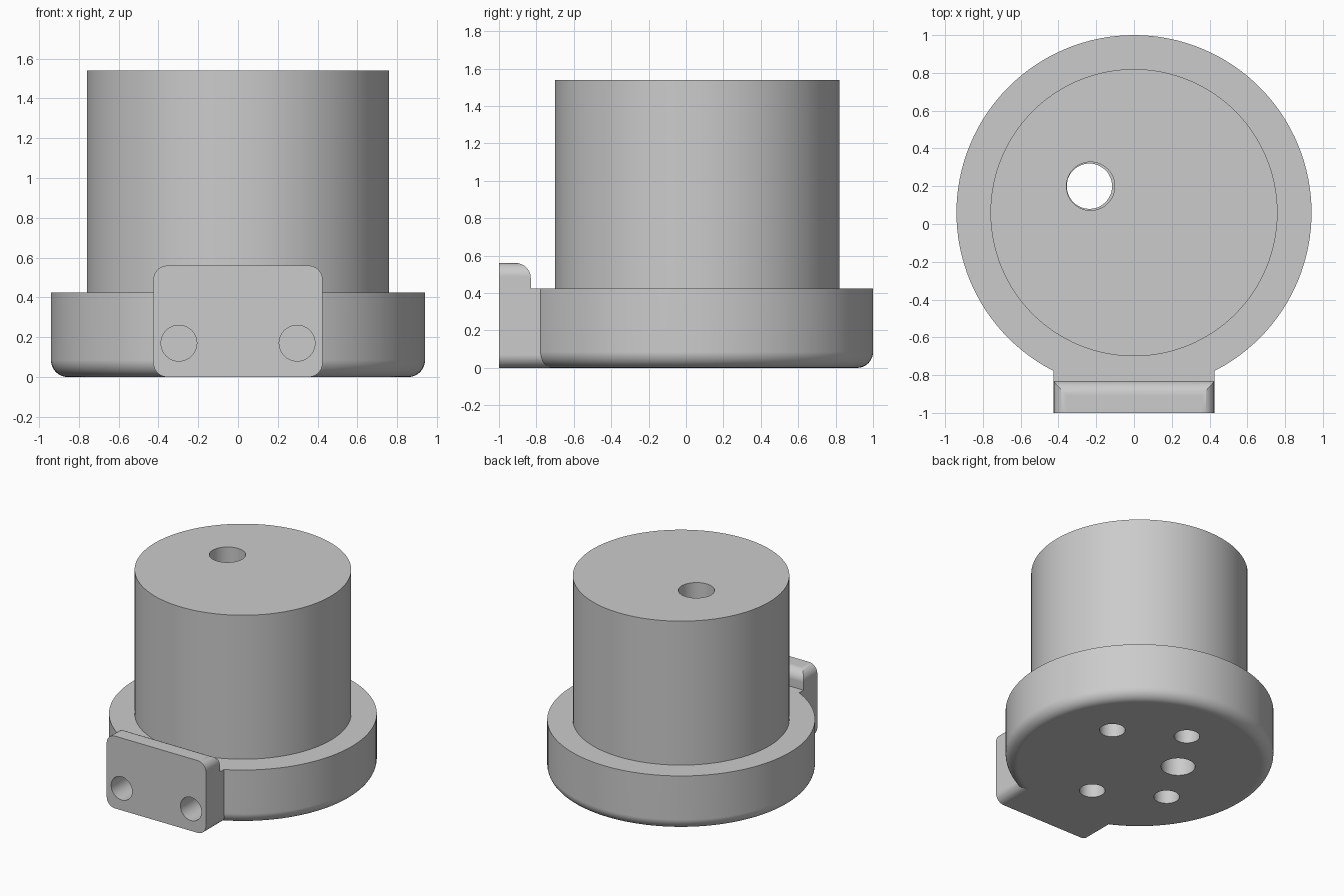
import bpy, bmesh
from math import sin, cos, pi, radians
from mathutils import Vector, Matrix

cube = bpy.data.objects.get("Cube")
if cube:
    bpy.data.objects.remove(cube, do_unlink=True)

grey = bpy.data.materials.new("plain grey")
grey.use_nodes = True
colour = (0.6, 0.6, 0.6, 1)
grey.diffuse_color = colour
grey.node_tree.nodes["Principled BSDF"].inputs["Base Color"].default_value = colour

AXIS_Y = 0.06       # centre of the round housing
FLANGE_R, FLANGE_H = 0.94, 0.425
BODY_R, BODY_H = 0.76, 1.54
TAB_W, TAB_H = 0.425, 0.56


def make_object(name, bm):
    bmesh.ops.recalc_face_normals(bm, faces=bm.faces)
    mesh = bpy.data.meshes.new(name)
    bm.to_mesh(mesh)
    bm.free()
    mesh.materials.append(grey)
    obj = bpy.data.objects.new(name, mesh)
    bpy.context.collection.objects.link(obj)
    return obj


def arc(cx, cy, r, start, end, steps=12):
    angles = [radians(start + (end - start) * i / steps) for i in range(steps + 1)]
    return [(cx + r * cos(a), cy + r * sin(a)) for a in angles]


def prism(name, points, move):
    """Extrude a closed outline of 3D points by the vector move."""
    bm = bmesh.new()
    face = bm.faces.new([bm.verts.new(p) for p in points])
    out = bmesh.ops.extrude_face_region(bm, geom=[face])
    moved = [v for v in out["geom"] if isinstance(v, bmesh.types.BMVert)]
    bmesh.ops.translate(bm, verts=moved, vec=move)
    return make_object(name, bm)


def rod(name, start, end, r):
    """Round cutter between two points."""
    start, end = Vector(start), Vector(end)
    bm = bmesh.new()
    turn = (end - start).to_track_quat('Z', 'Y').to_matrix().to_4x4()
    bmesh.ops.create_cone(bm, cap_ends=True, segments=48, radius1=r, radius2=r,
                          depth=(end - start).length,
                          matrix=Matrix.Translation((start + end) / 2) @ turn)
    return make_object(name, bm)


def combine(target, tool, operation):
    """Apply a boolean and remove the tool."""
    mod = target.modifiers.new(operation, 'BOOLEAN')
    mod.operation, mod.object, mod.solver = operation, tool, 'EXACT'
    bpy.context.view_layer.objects.active = target
    bpy.ops.object.modifier_apply(modifier=mod.name)
    bpy.data.objects.remove(tool, do_unlink=True)


# Round body on a flange with a rounded lower edge
fillet = 0.085
profile = [(0, 0)] + arc(FLANGE_R - fillet, fillet, fillet, -90, 0)
profile += [(FLANGE_R, FLANGE_H), (BODY_R, FLANGE_H), (BODY_R, BODY_H), (0, BODY_H)]
bm = bmesh.new()
verts = [bm.verts.new((r, AXIS_Y, z)) for r, z in profile]
edges = [bm.edges.new(pair) for pair in zip(verts, verts[1:])]
bmesh.ops.spin(bm, geom=verts + edges, cent=(0, AXIS_Y, 0), axis=(0, 0, 1),
               angle=2 * pi, steps=128, use_merge=True)
bmesh.ops.remove_doubles(bm, verts=bm.verts, dist=1e-5)
bmesh.ops.dissolve_limit(bm, angle_limit=0.001, verts=bm.verts, edges=bm.edges)
housing = make_object("motor_housing", bm)

# Front mounting tab: rounded front outline crossed with a stepped side outline
c = 0.07
corners = [(TAB_W - c, TAB_H - c, 0), (c - TAB_W, TAB_H - c, 90),
           (c - TAB_W, c, 180), (TAB_W - c, c, 270)]
front = [p for x, z, a in corners for p in arc(x, z, c, a, a + 90)]
tab = prism("mounting_tab", [(x, -1, z) for x, z in front], (0, 0.35, 0))
side = [(-1.1, -0.1), (-0.6, -0.1), (-0.6, FLANGE_H), (-0.83, FLANGE_H)]
side += arc(-0.91, TAB_H - 0.08, 0.08, 0, 90) + [(-1.1, TAB_H)]
combine(tab, prism("tab_side", [(-0.6, y, z) for y, z in side], (1.2, 0, 0)), 'INTERSECT')
combine(housing, tab, 'UNION')

# Shaft hole, slightly narrower at the bottom
for x, r, low, high in [(-0.23, 0.128, 0.3, 1.7), (-0.236, 0.12, -0.1, 0.4)]:
    combine(housing, rod("shaft_cutter", (x, 0.2, low), (x, 0.2, high), r), 'DIFFERENCE')

# Two screw holes in the tab and four in the base
for s in (-1, 1):
    x = s * 0.297
    combine(housing, rod("tab_cutter", (x, -1.1, 0.17), (x, -0.7, 0.17), 0.09), 'DIFFERENCE')
    for t in (-1, 1):
        p = Matrix.Rotation(radians(149.5), 3, 'Z') @ Vector((s * 0.265, t * 0.43, 0))
        p.y += AXIS_Y
        combine(housing, rod("base_cutter", (p.x, p.y, -0.1), (p.x, p.y, 0.3), 0.09),
                'DIFFERENCE')

# Smooth the curved walls and keep the flats flat
bpy.ops.object.select_all(action='DESELECT')
housing.select_set(True)
bpy.context.view_layer.objects.active = housing
bpy.ops.object.shade_smooth_by_angle(angle=radians(30))
weighted = housing.modifiers.new("flat_normals", 'WEIGHTED_NORMAL')
weighted.keep_sharp = True
